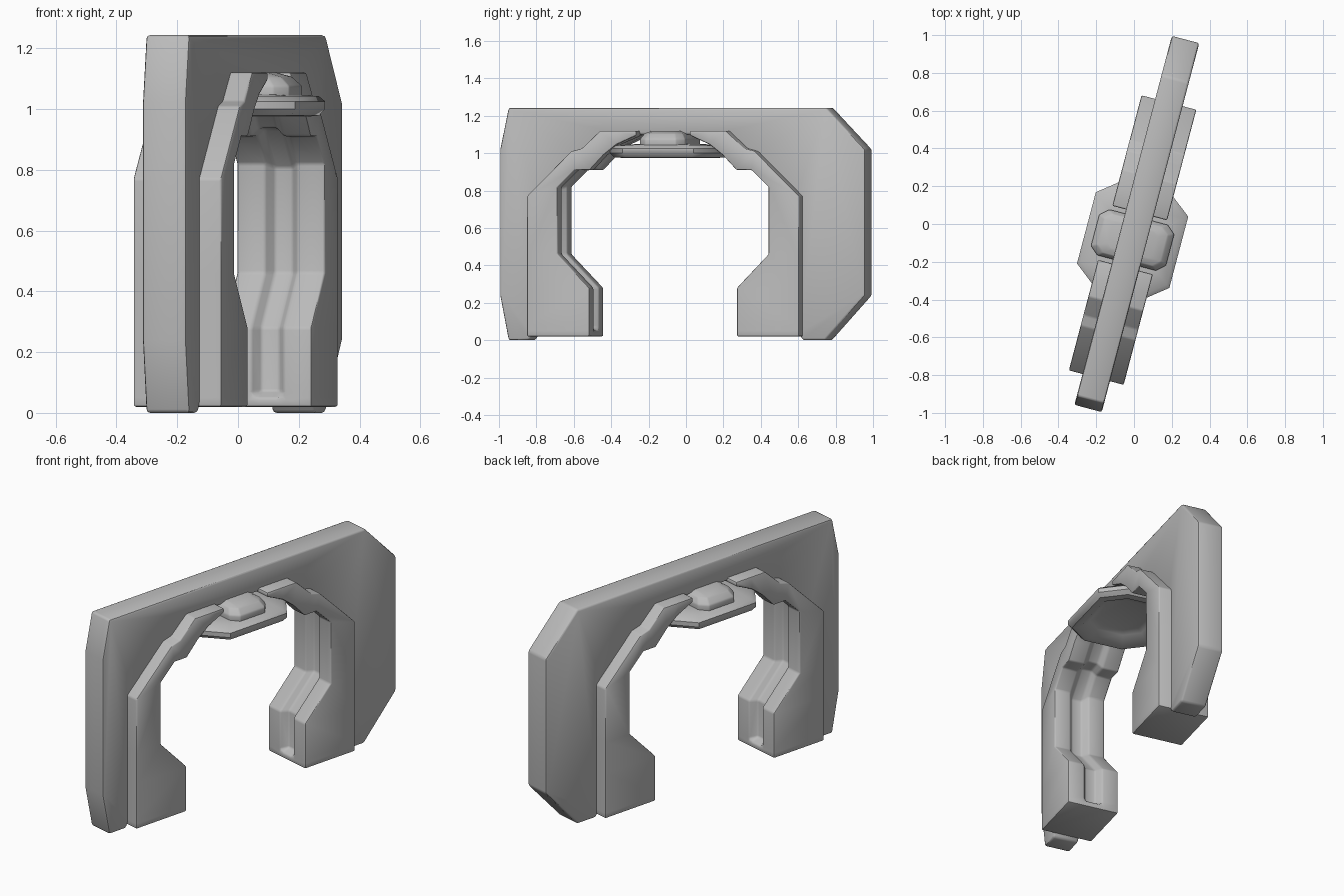
import bpy, bmesh, math
from mathutils import Matrix

if "Cube" in bpy.data.objects:
    bpy.data.objects.remove(bpy.data.objects["Cube"])

# Local frame: x across the wall, y along it; whole gate is turned about z
TURN = Matrix.Translation((0.015, 0, 0)) @ Matrix.Rotation(-math.radians(14.8), 4, 'Z')
MID = -0.088          # centre of the opening along the wall

grey = bpy.data.materials.new("plain_grey")
grey.diffuse_color = (0.5, 0.5, 0.5, 1)
grey.use_nodes = True
grey.node_tree.nodes["Principled BSDF"].inputs["Base Color"].default_value = grey.diffuse_color


def finish(name, bm, bevel, angle=40):
    bmesh.ops.recalc_face_normals(bm, faces=bm.faces)
    bm.transform(TURN)
    me = bpy.data.meshes.new(name)
    bm.to_mesh(me)
    bm.free()
    me.materials.append(grey)
    ob = bpy.data.objects.new(name, me)
    bpy.context.collection.objects.link(ob)
    bpy.ops.object.select_all(action='DESELECT')
    ob.select_set(True)
    bpy.context.view_layer.objects.active = ob
    if bevel:
        mod = ob.modifiers.new("soft_edges", 'BEVEL')
        mod.width = bevel
        mod.segments = 2
        mod.limit_method = 'ANGLE'
        mod.angle_limit = math.radians(25)
        bpy.ops.object.modifier_apply(modifier=mod.name)
    bpy.ops.object.shade_smooth_by_angle(angle=math.radians(angle))
    return ob


def loft(bm, rings):
    rows = [[bm.verts.new(p) for p in r] for r in rings]
    n = len(rows[0])
    for a, b in zip(rows, rows[1:]):
        for i in range(n):
            j = (i + 1) % n
            bm.faces.new((a[i], a[j], b[j], b[i]))
    bm.faces.new(rows[0])
    bm.faces.new(rows[-1][::-1])


# Wall slab: outer outline plus an opening hidden inside the lining
opening = [(0.70, 0.03), (0.70, 0.75), (0.47, 0.98), (0.36, 1.06), (0.28, 1.10)]
outline = [(-1.01, 1.02), (-1.01, 0.24), (-0.963, 0), (-0.85, 0), (-0.83, 0.03)]
outline += [(MID - w, z) for w, z in opening]
outline += [(MID + w, z) for w, z in reversed(opening)]
outline += [(0.645, 0.03), (0.665, 0), (0.79, 0), (1.01, 0.24), (1.01, 1.02), (0.795, 1.243), (-0.963, 1.243)]
bm = bmesh.new()
loft(bm, [[(u, y, z) for y, z in outline] for u in (-0.075, 0.075)])
finish("wall_slab", bm, 0.012)

# Opening lining: (outer offset, z, inner offset, z, groove depth share)
stations = [
    (0.753, 0.02, 0.408, 0.02, 0), (0.753, 0.05, 0.408, 0.05, 0),
    (0.753, 0.08, 0.408, 0.07, 0.12), (0.753, 0.28, 0.408, 0.28, 0.12),
    (0.753, 0.46, 0.583, 0.46, 0.24), (0.753, 0.77, 0.583, 0.82, 0.24),
    (0.508, 1.01, 0.49, 0.91, 0.24), (0.45, 1.025, 0.406, 0.91, 0.24),
    (0.348, 1.12, 0.33, 0.99, 0.24), (0.25, 1.12, 0.26, 1.045, 0.2),
    (0.148, 1.12, 0.148, 1.095, 0)]
for side, name in ((-1, "front_lining"), (1, "back_lining")):
    bm = bmesh.new()
    rings = []
    for ow, oz, iw, iz, g in stations:
        gw, gz = iw + (ow - iw) * g, iz + (oz - iz) * g
        section = [(-0.15, ow, oz), (0.15, ow, oz), (0.15, iw, iz), (0.055, iw, iz),
                   (0.03, gw, gz), (-0.03, gw, gz), (-0.055, iw, iz), (-0.15, iw, iz)]
        rings.append([(u, MID + side * w, z) for u, w, z in section])
    loft(bm, rings)
    finish(name, bm, 0.008)


def octagon_stack(name, hx, hy, cx, cy, levels, bevel):
    base = [(hx, cy), (cx, hy), (-cx, hy), (-hx, cy), (-hx, -cy), (-cx, -hy), (cx, -hy), (hx, -cy)]
    bm = bmesh.new()
    loft(bm, [[(x * s, MID + y * s, z) for x, y in base] for s, z in levels])
    return finish(name, bm, bevel)


# Overhead scanner: dished octagon plate with a housing above it
octagon_stack("scanner_plate", 0.253, 0.30, 0.12, 0.195,
              [(0.5, 1.02), (0.62, 1.01), (0.80, 0.975), (0.93, 0.978), (1, 1.0),
               (1, 1.025), (0.93, 1.042), (0.6, 1.048)], 0)
octagon_stack("scanner_housing", 0.205, 0.125, 0.16, 0.085,
              [(1, 1.03), (1, 1.075), (0.85, 1.105), (0.6, 1.12)], 0.006)
